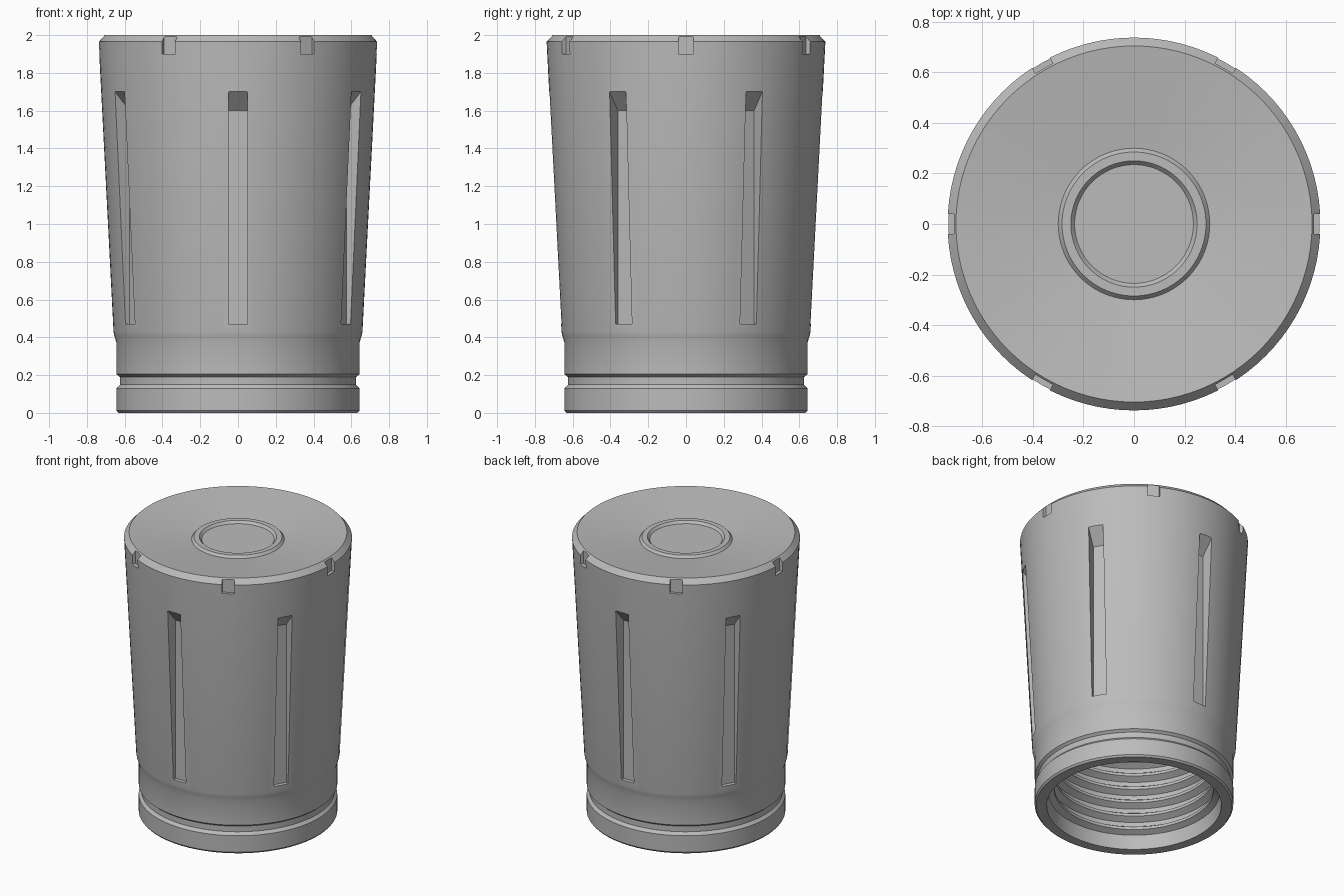
import bpy, bmesh, math
from mathutils import Matrix, Vector

cube = bpy.data.objects.get("Cube")
if cube:
    bpy.data.objects.remove(cube, do_unlink=True)

grey = bpy.data.materials.new("matte grey")
grey.use_nodes = True
grey.diffuse_color = (0.5, 0.5, 0.5, 1)
grey.node_tree.nodes["Principled BSDF"].inputs["Base Color"].default_value = grey.diffuse_color


def finish(bm, name):
    """Turn a bmesh into a linked object with the grey material."""
    bmesh.ops.recalc_face_normals(bm, faces=bm.faces)
    mesh = bpy.data.meshes.new(name)
    bm.to_mesh(mesh)
    bm.free()
    mesh.materials.append(grey)
    obj = bpy.data.objects.new(name, mesh)
    bpy.context.collection.objects.link(obj)
    return obj


def lathe(name, profile, steps=96):
    """Spin a (radius, height) profile around z."""
    bm = bmesh.new()
    verts = [bm.verts.new((r, 0, z)) for r, z in profile]
    edges = [bm.edges.new(pair) for pair in zip(verts, verts[1:])]
    bmesh.ops.spin(bm, geom=verts + edges, cent=(0, 0, 0), axis=(0, 0, 1),
                   angle=math.tau, steps=steps)
    bmesh.ops.remove_doubles(bm, verts=bm.verts, dist=0.0005)
    return finish(bm, name)


def radial_cutters(name, profile, width, start):
    """Six prisms around z, each a (radius, height) outline of given width."""
    bm = bmesh.new()
    for i in range(6):
        turn = Matrix.Rotation(math.radians(start + 60 * i), 4, 'Z')
        face = bm.faces.new([bm.verts.new(turn @ Vector((r, -width / 2, z))) for r, z in profile])
        out = bmesh.ops.extrude_face_region(bm, geom=[face])
        moved = [v for v in out["geom"] if isinstance(v, bmesh.types.BMVert)]
        bmesh.ops.translate(bm, verts=moved, vec=turn @ Vector((0, width, 0)))
    obj = finish(bm, name)
    obj.hide_render = True
    return obj


# Closed top: centre disc, raised ring and shallow dish
top = [(0, 1.95), (0.235, 1.95), (0.25, 1.967), (0.285, 1.967), (0.30, 1.95), (0.705, 2.0)]
# Tapered wall, straight collar, groove and bottom band
wall = [(0.738, 1.965), (0.659, 0.43), (0.655, 0.41), (0.643, 0.37), (0.643, 0.205),
        (0.625, 0.19), (0.625, 0.15), (0.643, 0.13), (0.643, 0.012), (0.633, 0)]
# Hollow inside with thread ridges
inside = [(0.565, 0), (0.555, 0.1)]
for i in range(8):
    z = 0.12 + 0.1 * i
    inside += [(0.515, z), (0.515, z + 0.02), (0.555, z + 0.045), (0.555, z + 0.075)]
inside += [(0.52, 0.94), (0.52, 1.83), (0, 1.83)]
cap = lathe("threaded_cap", top + wall + inside)

# Long grip slots with sloped upper ends, and small rim notches
slots = radial_cutters("slot_cutters", [(0.634, 0.47), (0.9, 0.47), (0.9, 1.9), (0.634, 1.6)], 0.1, 30)
notches = radial_cutters("notch_cutters", [(0.712, 1.9), (0.9, 1.9), (0.9, 2.1), (0.712, 2.1)], 0.08, 0)

bpy.context.view_layer.objects.active = cap
for cutter in (slots, notches):
    mod = cap.modifiers.new("cut", 'BOOLEAN')
    mod.operation = 'DIFFERENCE'
    mod.solver = 'EXACT'
    mod.object = cutter
    bpy.ops.object.modifier_apply(modifier=mod.name)
    bpy.data.objects.remove(cutter, do_unlink=True)

bpy.ops.object.select_all(action='DESELECT')
cap.select_set(True)
bpy.ops.object.shade_smooth_by_angle(angle=math.radians(25))
